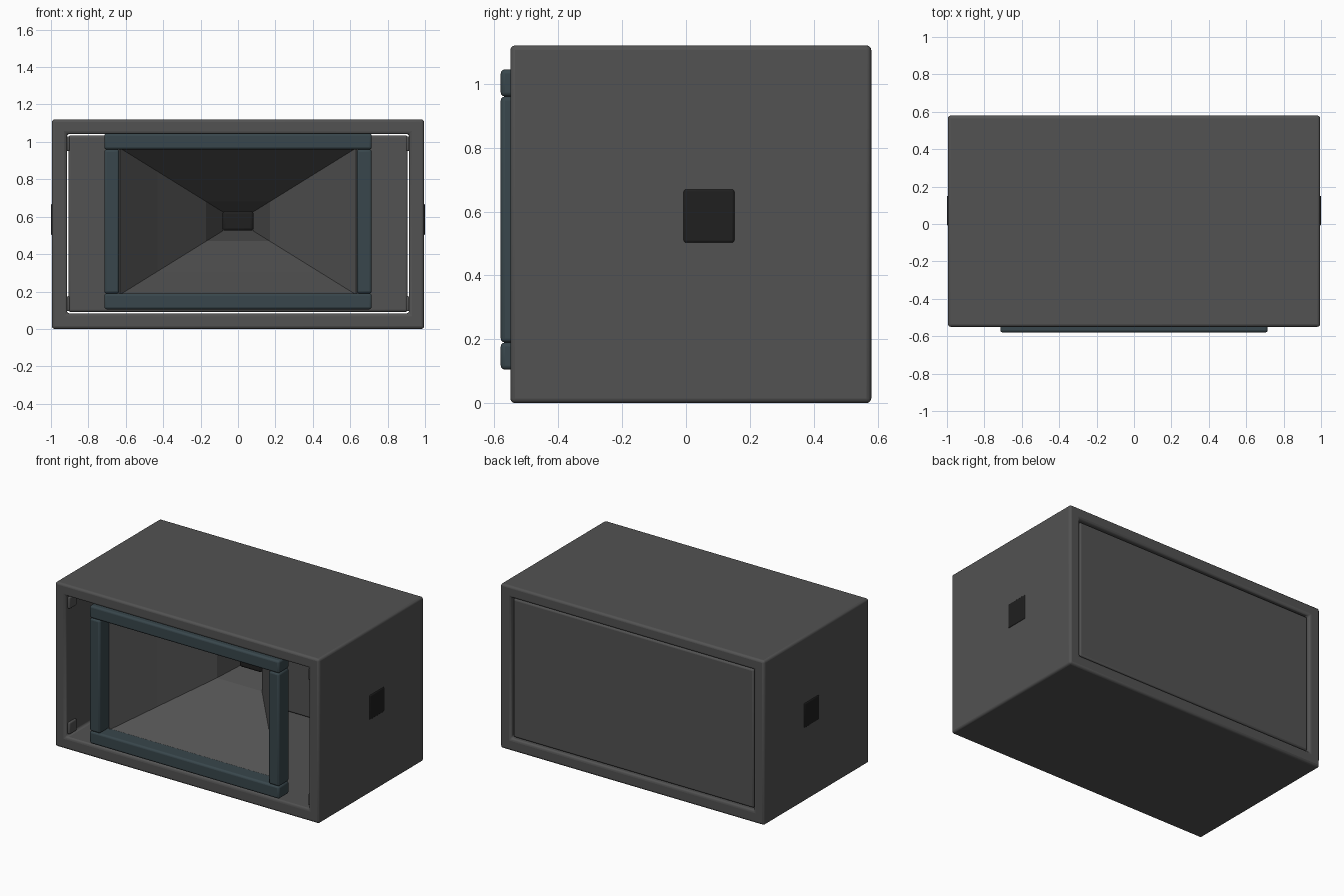
import bpy, bmesh
from mathutils import Vector

if "Cube" in bpy.data.objects:
    bpy.data.objects.remove(bpy.data.objects["Cube"])


def material(name, rgb):
    m = bpy.data.materials.new(name)
    m.diffuse_color = (*rgb, 1)
    m.use_nodes = True
    m.node_tree.nodes["Principled BSDF"].inputs["Base Color"].default_value = m.diffuse_color
    return m


GREY = material("charcoal", (0.085, 0.085, 0.085))
BLUE = material("slate_blue", (0.04, 0.062, 0.072))
BLACK = material("black", (0.014, 0.014, 0.014))


def finish(name, bm, mat, bevel=0.0):
    bmesh.ops.recalc_face_normals(bm, faces=bm.faces)
    me = bpy.data.meshes.new(name)
    bm.to_mesh(me)
    bm.free()
    me.materials.append(mat)
    ob = bpy.data.objects.new(name, me)
    bpy.context.collection.objects.link(ob)
    if bevel:
        mod = ob.modifiers.new("bevel", 'BEVEL')
        mod.width = bevel
        mod.segments = 3
        mod.limit_method = 'ANGLE'
        bpy.context.view_layer.objects.active = ob
        ob.select_set(True)
        bpy.ops.object.shade_smooth_by_angle()
        ob.select_set(False)
    return ob


def box(name, lo, hi, mat, bevel=0.0):
    bm = bmesh.new()
    bmesh.ops.create_cube(bm, size=1)
    lo, hi = Vector(lo), Vector(hi)
    for v in bm.verts:
        v.co = Vector([(lo[i] + hi[i]) / 2 + v.co[i] * (hi[i] - lo[i]) for i in range(3)])
    return finish(name, bm, mat, bevel)


def rings(name, sections, mat, closed=False, bevel=0.0):
    """Skin rectangular sections given as (y, half width, z low, z high)."""
    bm = bmesh.new()
    loops = [[bm.verts.new(p) for p in ((-w, y, a), (w, y, a), (w, y, b), (-w, y, b))]
             for y, w, a, b in sections]
    pairs = list(zip(loops, loops[1:]))
    if closed:
        pairs.append((loops[-1], loops[0]))
    for p, q in pairs:
        for i in range(4):
            j = (i + 1) % 4
            bm.faces.new((p[i], p[j], q[j], q[i]))
    return finish(name, bm, mat, bevel)


# Cabinet shell, open at front and back
rings("cabinet_shell", [(-0.55, 0.995, 0, 1.12), (0.58, 0.995, 0, 1.12),
                        (0.58, 0.915, 0.083, 1.043), (-0.55, 0.915, 0.083, 1.043)],
      GREY, closed=True, bevel=0.015)

# Back panel, set in with a hairline gap
box("back_panel", (-0.907, 0.525, 0.091), (0.907, 0.567, 1.035), GREY, 0.012)

# Flared horn: straight diagonal corners, varying depth
ZC = 0.575
profile = [(-0.49, 0.63), (-0.26, 0.43), (0.015, 0.17), (0.29, 0.08)]
horn = rings("horn", [(y, w, ZC - (0.05 + (w - 0.08) * 0.62), ZC + 0.05 + (w - 0.08) * 0.62)
                      for y, w in profile], GREY)
solid = horn.modifiers.new("thickness", 'SOLIDIFY')
solid.thickness = 0.008
solid.offset = 1

# Driver in the throat
box("driver", (-0.083, 0.13, 0.525), (0.083, 0.33, 0.63), BLACK, 0.015)

# Mouth frame rails
for label, lo, hi in (("bottom", 0.105, 0.19), ("top", 0.96, 1.045)):
    box(label + "_rail", (-0.715, -0.58, lo), (0.715, -0.47, hi), BLUE, 0.013)

for side, s in (("left", -1), ("right", 1)):
    # Mouth frame side posts
    x0, x1 = sorted((s * 0.635, s * 0.715))
    box(side + "_post", (x0, -0.58, 0.19), (x1, -0.47, 0.96), BLUE, 0.013)
    # Dark socket plate on the side
    x0, x1 = sorted((s * 0.96, s * 1.0))
    box(side + "_socket", (x0, -0.008, 0.502), (x1, 0.152, 0.67), BLACK, 0.008)
    # Corner clips just inside the opening
    x0, x1 = sorted((s * 0.898, s * 0.917))
    for label, z in (("lower", 0.095), ("upper", 0.95)):
        box(f"{side}_{label}_clip", (x0, -0.53, z), (x1, -0.45, z + 0.08), GREY, 0.008)
